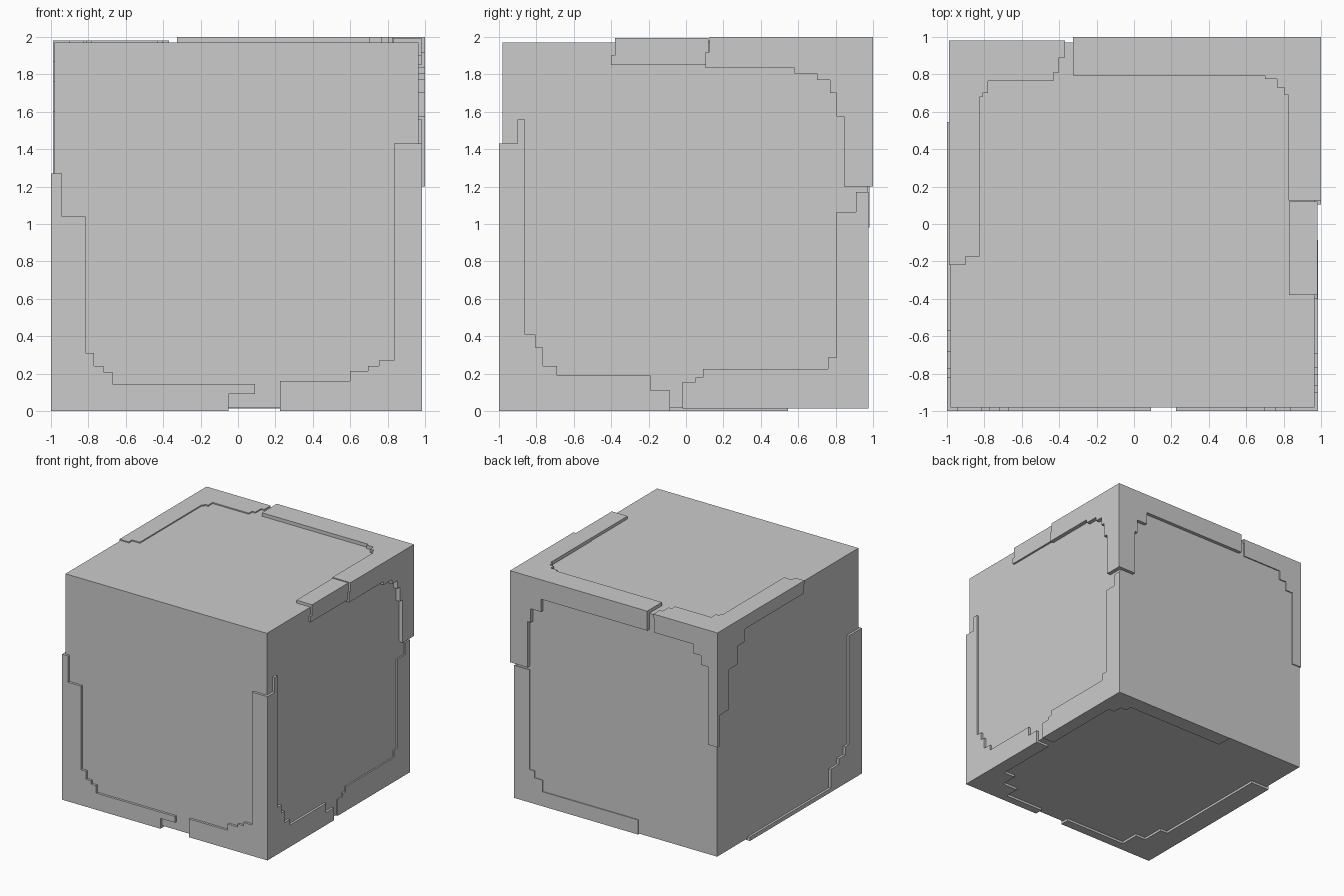
import bpy, bmesh

if "Cube" in bpy.data.objects:
    bpy.data.objects.remove(bpy.data.objects["Cube"])

CENTRE = (0, 0, 1)
T = 0.035  # plate thickness


def obj_from_bm(name, bm):
    bmesh.ops.recalc_face_normals(bm, faces=bm.faces)
    me = bpy.data.meshes.new(name)
    bm.to_mesh(me)
    bm.free()
    ob = bpy.data.objects.new(name, me)
    bpy.context.collection.objects.link(ob)
    return ob


def box(name, lo, hi):
    bm = bmesh.new()
    bmesh.ops.create_cube(bm, size=1)
    for v in bm.verts:
        v.co = [(lo[i] + hi[i]) / 2 + v.co[i] * (hi[i] - lo[i]) for i in range(3)]
    return obj_from_bm(name, bm)


def plate(name, corner, axis, steps):
    """Corner plate on one face; steps alternate between the two in-plane axes."""
    a, b = [i for i in range(3) if i != axis]
    pts = [(corner[a], corner[b]), (corner[a], steps[0])]
    for i, s in enumerate(steps[1:]):
        pts.append((s, pts[-1][1]) if i % 2 == 0 else (pts[-1][0], s))
    pts.append((pts[-1][0], corner[b]))
    bm = bmesh.new()
    verts = []
    for p, q in pts:
        co = [0, 0, 0]
        co[a], co[b], co[axis] = p, q, corner[axis]
        verts.append(bm.verts.new(co))
    face = bm.faces.new(verts)
    ext = bmesh.ops.extrude_face_region(bm, geom=[face], use_keep_orig=True)
    inward = -T if corner[axis] > CENTRE[axis] else T
    for v in ext["geom"]:
        if isinstance(v, bmesh.types.BMVert):
            v.co[axis] += inward
    return obj_from_bm(name, bm)


def merge(parts):
    """Union all parts into the first one."""
    base = parts[0]
    for p in parts[1:]:
        m = base.modifiers.new("union", 'BOOLEAN')
        m.operation, m.solver, m.object = 'UNION', 'EXACT', p
        bpy.context.view_layer.objects.active = base
        bpy.ops.object.modifier_apply(modifier=m.name)
        bpy.data.objects.remove(p)
    return base


def corner_guard(name, corner, x, y, z):
    merge([plate(name, corner, ax, s) for ax, s in enumerate((x, y, z))])


# Main block
box("block", (-0.98, -0.98, 0.02), (0.965, 0.97, 1.97))

# Stepped guards wrapping the corners
corner_guard("front_left_lower_guard", (-1, -1, 0),
             x=[1.27, -.82, .32, -.77, .25, -.68, .2, -.57, .035, .545],
             y=[1.27, -.94, 1.04, -.815, .31, -.77, .24, -.72, .21, -.67, .145, .09, .09, -.05],
             z=[.545, -.82, -.55, -.75, -.75, -.65, -.92, -.05])
corner_guard("front_right_lower_guard", (.985, -1, 0),
             x=[1.43, -.9, 1.56, -.86, .41, -.805, .34, -.765, .24, -.69, .19, -.19, .11, -.085],
             y=[1.43, .835, .27, .755, .24, .695, .215, .6, .16, .225],
             z=[-.085, .86, -.65, .75, -.8, .6, -.93, .225])
corner_guard("back_right_lower_guard", (.977, .977, .013),
             x=[1.17, .91, 1.065, .805, .285, .76, .225, .09, .18, .05, .155, -.02],
             y=[1.17, .83, .3, .78, .24, .7, .14, -.22],
             z=[-.02, .86, .7, .8, .78, .74, .84, -.22])
corner_guard("back_right_upper_guard", (1, 1, 2),
             x=[1.2, .845, 1.575, .805, 1.7, .77, 1.77, .7, 1.805, .58, 1.835, .105, 1.92, .125],
             y=[1.2, .83, 1.6, .8, 1.72, .7, 1.83, -.325],
             z=[.125, .825, .69, .805, .73, .765, .775, .7, .795, -.325])
corner_guard("back_left_upper_guard", (-.99, .98, 1.98),
             x=[1.25, .82, 1.6, .7, 1.76, .6, 1.87, -.215],
             y=[.98, -.9, 1.66, -.83, 1.74, -.76, 1.82, -.375],
             z=[-.22, -.9, -.175, -.825, .68, -.81, .7, -.78, .765, -.43, .81, -.4, .89, -.37])

# Short edge strip on the upper right edge
merge([box("upper_right_edge_strip", (.83, -.38, 1.89), (.982, .12, 1.995)),
       box("strip_lip", (.9, -.4, 1.85), (.982, .105, 1.9))])
